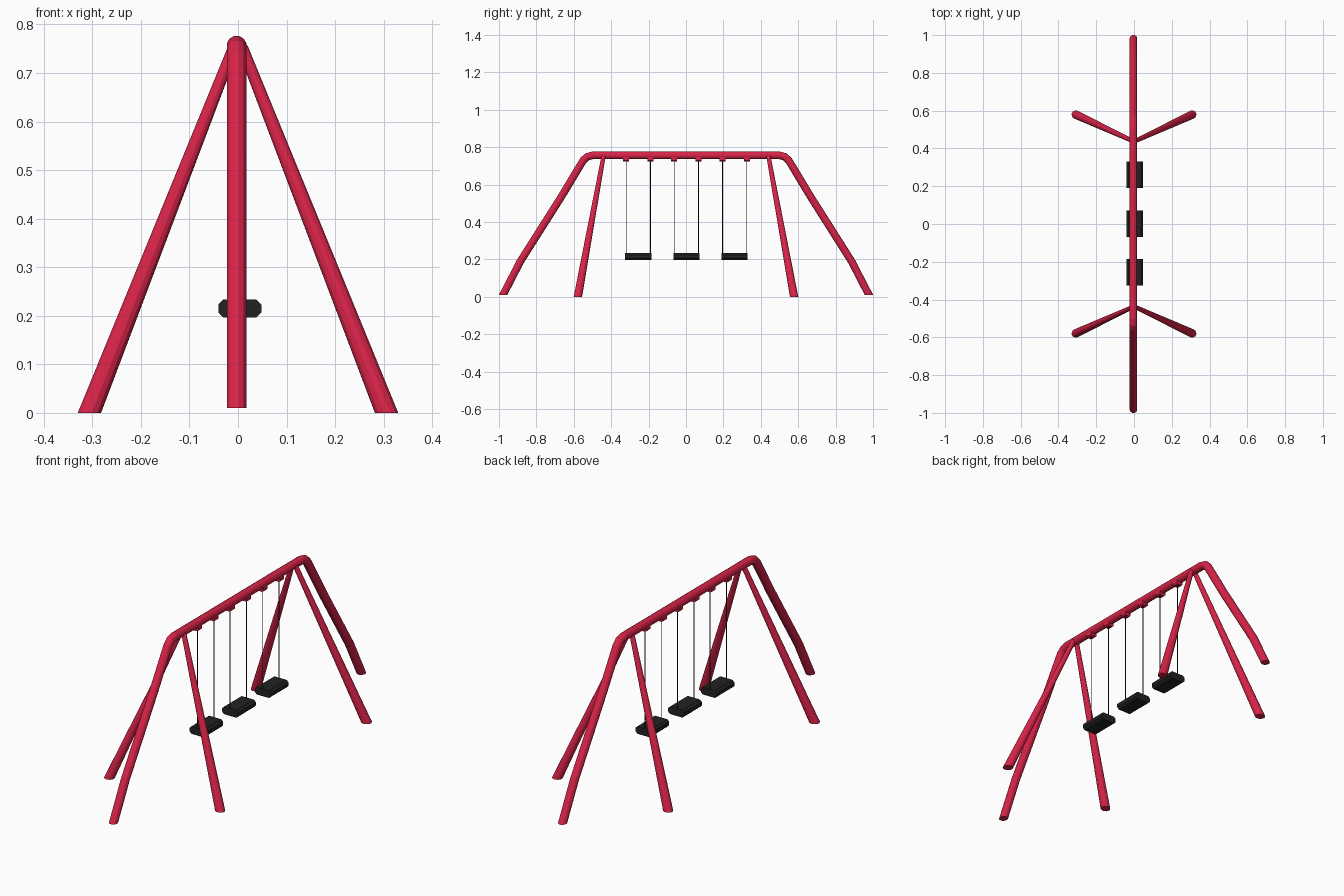
import bpy, bmesh, math
from mathutils import Vector

if "Cube" in bpy.data.objects:
    bpy.data.objects.remove(bpy.data.objects["Cube"])

def material(name, rgb):
    m = bpy.data.materials.new(name)
    m.diffuse_color = (*rgb, 1)
    m.use_nodes = True
    m.node_tree.nodes["Principled BSDF"].inputs["Base Color"].default_value = m.diffuse_color
    return m

RED = material("red_paint", (0.69, 0.017, 0.065))
BLACK = material("black_rubber", (0.016, 0.016, 0.016))
X, Z = Vector((1, 0, 0)), Vector((0, 0, 1))

def finish(name, bm, mat):
    bmesh.ops.recalc_face_normals(bm, faces=bm.faces[:])
    me = bpy.data.meshes.new(name)
    bm.to_mesh(me)
    bm.free()
    me.materials.append(mat)
    ob = bpy.data.objects.new(name, me)
    bpy.context.collection.objects.link(ob)
    return ob

def tube(name, path, radii, sides, mat):
    """Mitred tube along a path, with both ends cut level with the ground."""
    pts = [Vector(p) for p in path]
    bm = bmesh.new()
    rings = []
    for i, (p, r) in enumerate(zip(pts, radii)):
        d_in = (p - pts[i - 1]).normalized() if i else None
        d_out = (pts[i + 1] - p).normalized() if i < len(pts) - 1 else None
        d = d_in or d_out
        n = (d_in + d_out).normalized() if d_in and d_out else Z
        v = d.cross(X).normalized()
        u = v.cross(d)
        ring = []
        for k in range(sides):
            a = 2 * math.pi * (k + 0.5) / sides
            o = (u * math.cos(a) + v * math.sin(a)) * r
            ring.append(bm.verts.new(p + o - d * (o.dot(n) / d.dot(n))))
        rings.append(ring)
    for a, b in zip(rings, rings[1:]):
        for k in range(sides):
            j = (k + 1) % sides
            bm.faces.new((a[k], a[j], b[j], b[k]))
    bm.faces.new(rings[0])
    bm.faces.new(rings[-1])
    return finish(name, bm, mat)

def bar(name, profile, center, length, mat):
    """XZ profile extruded along y."""
    bm = bmesh.new()
    cx, cy, cz = center
    face = bm.faces.new([bm.verts.new((cx + x, cy - length / 2, cz + z)) for x, z in profile])
    ext = bmesh.ops.extrude_face_region(bm, geom=[face])
    verts = [g for g in ext["geom"] if isinstance(g, bmesh.types.BMVert)]
    bmesh.ops.translate(bm, verts=verts, vec=(0, length, 0))
    return finish(name, bm, mat)

def chamfered(w, h, c):
    """Rectangle outline with cut corners."""
    x, z = w / 2, h / 2
    return [(x - c, -z), (x, -z + c), (x, z - c), (x - c, z),
            (-x + c, z), (-x, z - c), (-x, -z + c), (-x + c, -z)]

# Top beam bending down into the two end legs
half = [(0.978, 0.01), (0.885, 0.19), (0.665, 0.537), (0.562, 0.708),
        (0.549, 0.729), (0.529, 0.748), (0.50, 0.756)]
path = [(-0.003, -y, z) for y, z in half] + [(-0.003, y, z) for y, z in reversed(half)]
tube("beam_and_end_legs", path, [0.0208] * len(path), 12, RED)

# Four tapered side legs
leg = tube("side_legs", [(0.306, 0.578, 0), (0.0075, 0.44, 0.757)], [0.0228, 0.0115], 12, RED)
mirror = leg.modifiers.new("mirror", 'MIRROR')
mirror.use_axis = (True, True, False)

# Three swings: seat, two hanging lines, two brackets
for i, y in enumerate((-0.255, 0.002, 0.26), 1):
    bar(f"seat_{i}", chamfered(0.088, 0.037, 0.01), (0.004, y, 0.215), 0.14, BLACK)
    for side, s in (("front", -1), ("back", 1)):
        hy = y + s * 0.065
        bar(f"bracket_{side}_{i}", chamfered(0.034, 0.032, 0.005), (-0.002, hy, 0.739), 0.032, RED)
        tube(f"chain_{side}_{i}", [(0, hy, 0.225), (0, hy, 0.73)], [0.002, 0.002], 6, BLACK)
